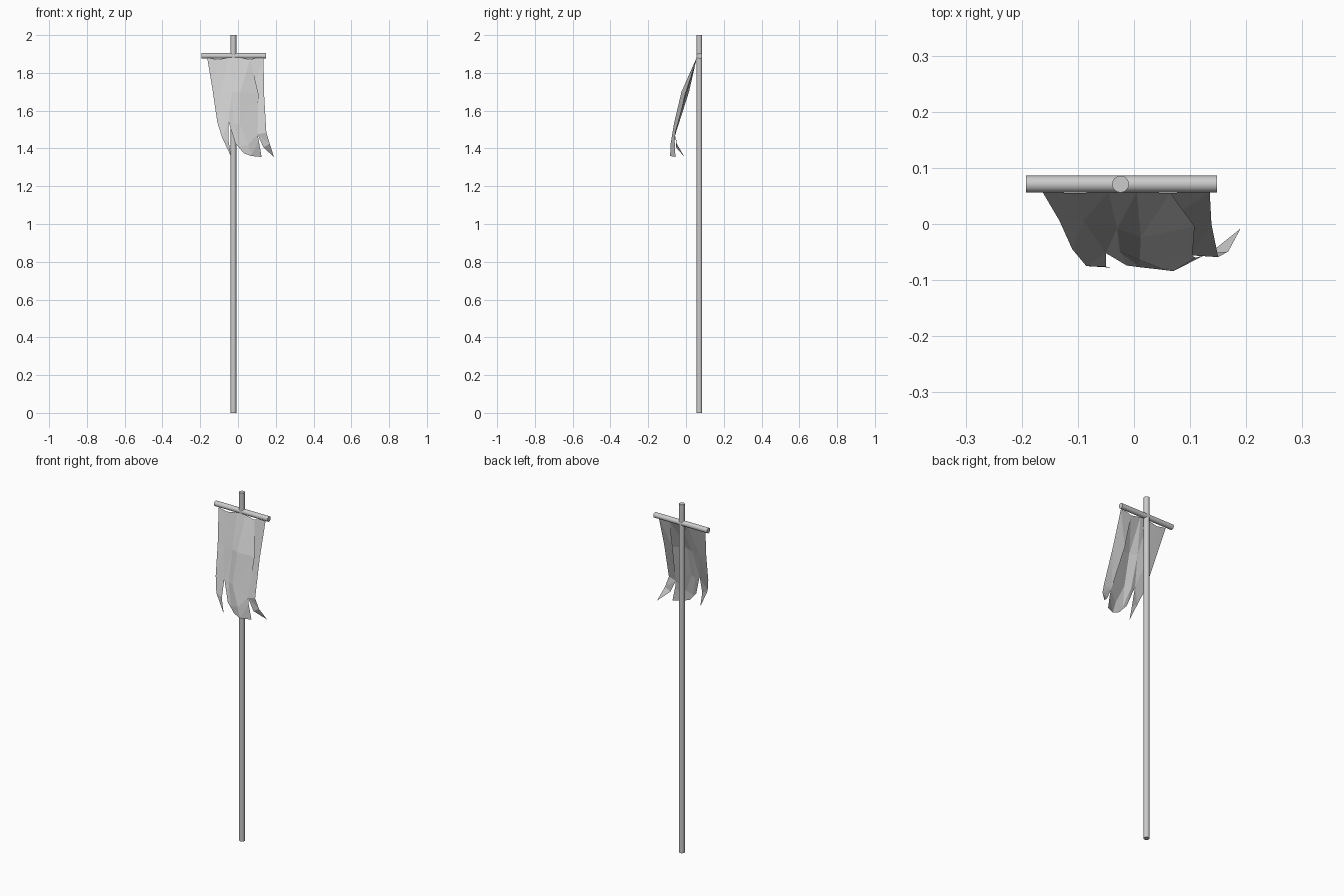
import bpy, bmesh, math

if "Cube" in bpy.data.objects:
    bpy.data.objects.remove(bpy.data.objects["Cube"])


def rod(name, loc, length, rot=(0, 0, 0)):
    bpy.ops.mesh.primitive_cylinder_add(vertices=16, radius=0.015, depth=length,
                                        location=loc, rotation=rot)
    bpy.context.object.name = name
    bpy.ops.object.shade_smooth_by_angle(angle=math.radians(40))


# Upright pole and crossbar
rod("pole", (-0.024, 0.071, 1.0), 2.0)
rod("crossbar", (-0.0225, 0.071, 1.89), 0.34, (0, math.pi / 2, 0))

# Cloth rows from top to bottom, seven columns each (x, y, z)
rows = [
    [(-.163, .057, 1.88), (-.105, .055, 1.871), (-.045, .057, 1.882), (.005, .057, 1.882),
     (.065, .055, 1.871), (.098, .057, 1.88), (.135, .057, 1.88)],
    [(-.133, .006, 1.70), (-.09, .006, 1.70), (-.03, -.008, 1.70), (.012, -.024, 1.70),
     (.108, -.004, 1.69), (.074, .016, 1.70), (.138, 0, 1.69)],
    [(-.11, -.045, 1.54), (-.05, -.052, 1.54), (-.025, -.05, 1.53), (.01, -.064, 1.53),
     (.104, -.057, 1.475), (.103, -.056, 1.475), (.15, -.059, 1.485)],
]
bm = bmesh.new()
grid = [[bm.verts.new(p) for p in r] for r in rows]
for a, b in zip(grid, grid[1:]):
    for i in range(6):
        bm.faces.new((a[i], b[i], b[i + 1], a[i + 1]))


def tail(top, *strips):
    """Hang ragged strips of points below an existing edge of the cloth."""
    for pts in strips:
        low = [bm.verts.new(p) for p in pts]
        if len(low) == 1:
            bm.faces.new((top[0], low[0], top[1]))
        else:
            for i in range(len(low) - 1):
                bm.faces.new((top[i], low[i], low[i + 1], top[i + 1]))
        top = low


# Torn tails at the hem: left point, broad middle, right point
g = grid[2]
tail(g[0:2], [(-.085, -.075, 1.46), (-.05, -.076, 1.44)], [(-.036, -.078, 1.355)])
tail(g[1:5],
     [(-.013, -.074, 1.425), (.01, -.077, 1.41), (.055, -.082, 1.42), (.11, -.06, 1.44)],
     [(.01, -.077, 1.40), (.03, -.079, 1.375), (.07, -.084, 1.36), (.125, -.056, 1.355)])
tail(g[5:7], [(.135, -.052, 1.405), (.168, -.049, 1.425)], [(.19, -.008, 1.355)])

bmesh.ops.triangulate(bm, faces=bm.faces[:])
mesh = bpy.data.meshes.new("banner_cloth")
bm.to_mesh(mesh)
bm.free()
bpy.context.collection.objects.link(bpy.data.objects.new("banner_cloth", mesh))
